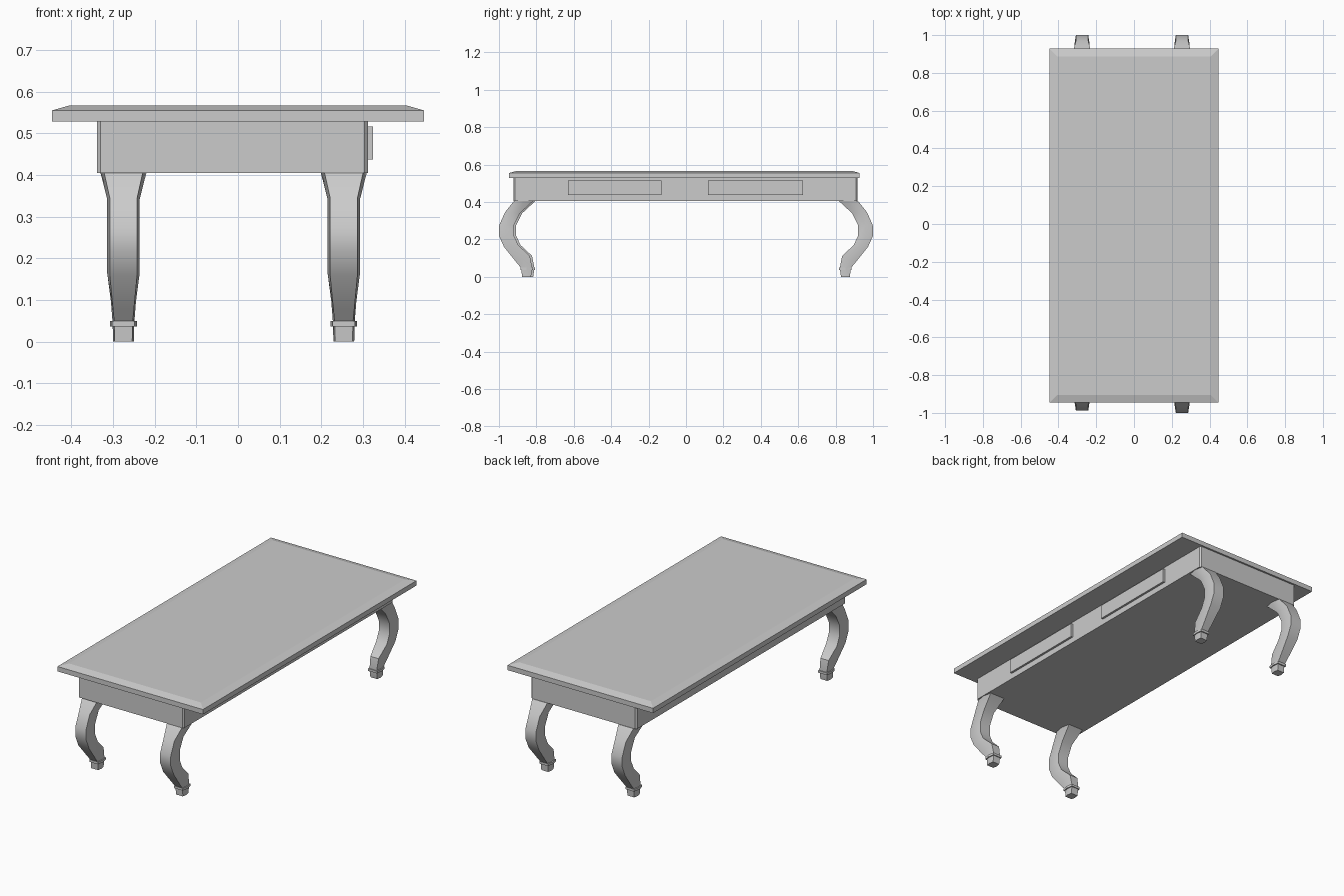
import bpy, bmesh, math

if "Cube" in bpy.data.objects:
    bpy.data.objects.remove(bpy.data.objects["Cube"])


def finish(name, bm, smooth=False):
    bmesh.ops.recalc_face_normals(bm, faces=bm.faces)
    me = bpy.data.meshes.new(name)
    bm.to_mesh(me)
    bm.free()
    if smooth:
        me.shade_smooth()
        me.set_sharp_from_angle(angle=math.radians(30))
    ob = bpy.data.objects.new(name, me)
    bpy.context.collection.objects.link(ob)
    return ob


def loft(bm, rings):
    """Closed tube with end caps through a list of vertex rings."""
    rows = [[bm.verts.new(p) for p in r] for r in rings]
    n = len(rows[0])
    for a, b in zip(rows, rows[1:]):
        for i in range(n):
            j = (i + 1) % n
            bm.faces.new((a[i], a[j], b[j], b[i]))
    bm.faces.new(rows[0])
    bm.faces.new(rows[-1])


def rect(x0, x1, y0, y1, z, c=0.0):
    """Rectangle ring, with corners cut by c if given."""
    if not c:
        return [(x0, y0, z), (x1, y0, z), (x1, y1, z), (x0, y1, z)]
    return [(x0 + c, y0, z), (x1 - c, y0, z), (x1, y0 + c, z), (x1, y1 - c, z),
            (x1 - c, y1, z), (x0 + c, y1, z), (x0, y1 - c, z), (x0, y0 + c, z)]


# Table top with a shallow sloped upper rim
bm = bmesh.new()
X, Y0, Y1, R = 0.447, -0.946, 0.928, 0.042
loft(bm, [rect(-X, X, Y0, Y1, 0.528), rect(-X, X, Y0, Y1, 0.555),
          rect(-X + R, X - R, Y0 + R, Y1 - R, 0.567)])
finish("table_top", bm)

# Apron box with chamfered upright corners
bm = bmesh.new()
loft(bm, [rect(-0.338, 0.312, -0.922, 0.918, z, 0.008) for z in (0.405, 0.528)])
finish("apron", bm)

# Two drawer fronts on the right side
for name, y0, y1 in (("front_drawer", -0.63, -0.13), ("back_drawer", 0.117, 0.625)):
    bm = bmesh.new()
    loft(bm, [rect(0.305, 0.324, y0, y1, z) for z in (0.437, 0.516)])
    finish(name, bm)

# Cabriole leg sections: outer y, outer z, inner y, inner z, half width
LEG = [(0.920, 0.405, 0.818, 0.405, 0.055),
       (0.968, 0.345, 0.888, 0.340, 0.039),
       (1.000, 0.272, 0.920, 0.276, 0.039),
       (1.000, 0.220, 0.920, 0.220, 0.039),
       (0.973, 0.160, 0.897, 0.170, 0.039),
       (0.909, 0.080, 0.835, 0.112, 0.030),
       (0.880, 0.045, 0.822, 0.045, 0.026),
       (0.877, 0.000, 0.829, 0.000, 0.025)]
ANKLE = [(0.886, 0.050, 0.818, 0.050, 0.032),
         (0.886, 0.037, 0.818, 0.037, 0.032)]


def hexagon(x, dy, side, s):
    """Six-sided section with a ridge along each side of the leg."""
    yo, zo, yi, zi, w = s
    f = w * 0.84
    ym, zm = (yo + yi) / 2, (zo + zi) / 2
    pts = [(-f, yo, zo), (f, yo, zo), (w, ym, zm), (f, yi, zi), (-f, yi, zi), (-w, ym, zm)]
    return [(x + px, side * py + dy, pz) for px, py, pz in pts]


for name, x, side, dy in (("front_left", -0.275, -1, 0.012), ("front_right", 0.254, -1, 0),
                          ("back_left", -0.275, 1, 0), ("back_right", 0.254, 1, 0)):
    bm = bmesh.new()
    loft(bm, [hexagon(x, dy, side, s) for s in LEG])
    finish(name + "_leg", bm, True)
    # Ankle collar
    bm = bmesh.new()
    loft(bm, [hexagon(x, dy, side, s) for s in ANKLE])
    finish(name + "_collar", bm)
